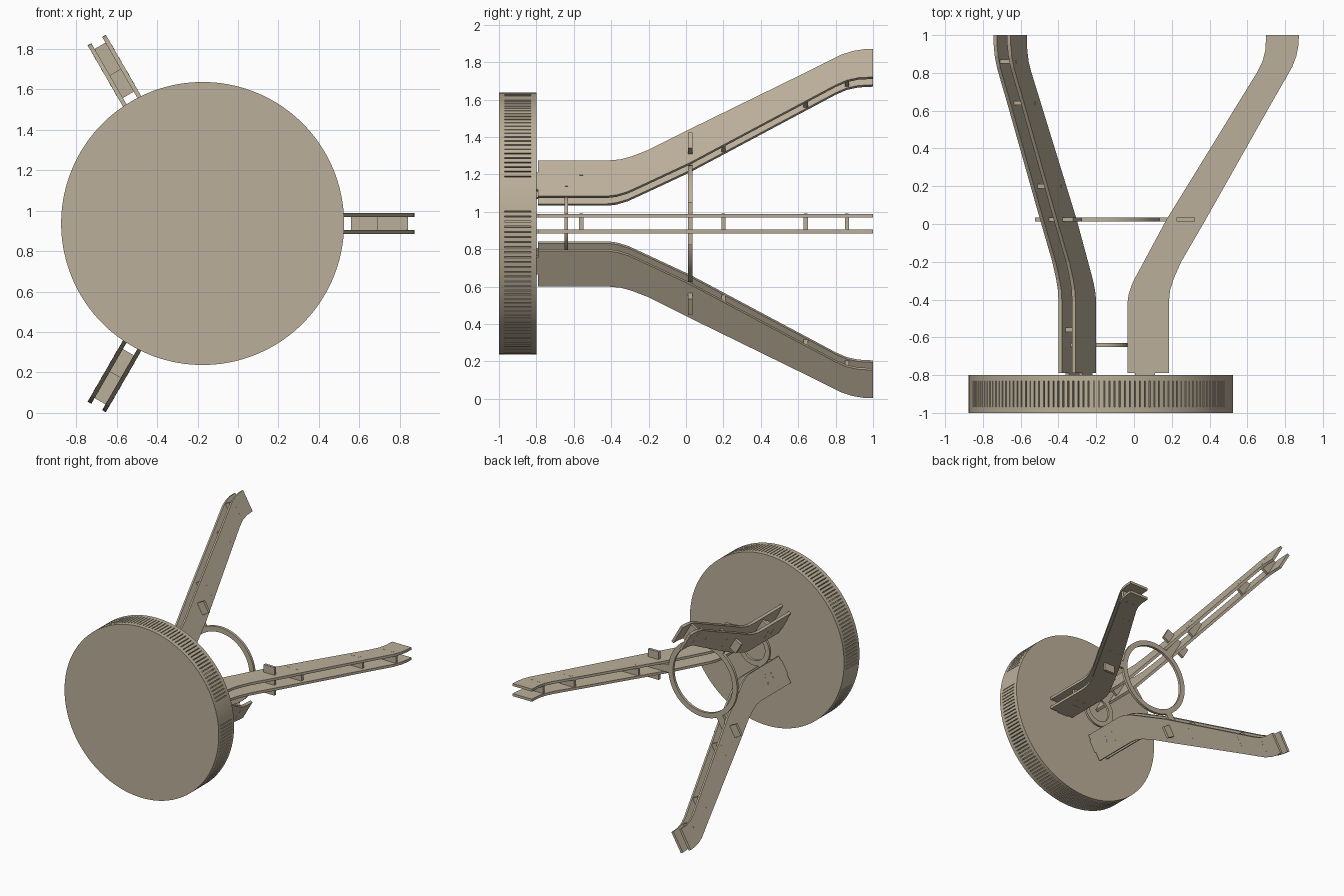
import bpy, bmesh, math
from mathutils import Matrix, Vector

if "Cube" in bpy.data.objects:
    bpy.data.objects.remove(bpy.data.objects["Cube"])

CX, CZ = -0.175, 0.937          # common axis of drum, rings and legs
T_IN, T_OUT = 0.031, 0.052      # plate offsets from each leg's mid plane

wood = bpy.data.materials.new("plywood")
wood.diffuse_color = (0.50, 0.43, 0.32, 1)
wood.use_nodes = True
wood.node_tree.nodes["Principled BSDF"].inputs["Base Color"].default_value = wood.diffuse_color


def finish(name, bm, angle=0.0, smooth=False):
    """Turn a bmesh in axis space into an object turned around the axis."""
    bmesh.ops.recalc_face_normals(bm, faces=bm.faces)
    me = bpy.data.meshes.new(name)
    bm.to_mesh(me)
    bm.free()
    me.materials.append(wood)
    ob = bpy.data.objects.new(name, me)
    bpy.context.collection.objects.link(ob)
    ob.location = (CX, 0, CZ)
    ob.rotation_euler = (0, -angle, 0)
    if smooth:
        shade(ob)
    return ob


def shade(ob):
    bpy.ops.object.select_all(action='DESELECT')
    ob.select_set(True)
    bpy.context.view_layer.objects.active = ob
    bpy.ops.object.shade_smooth_by_angle(angle=math.radians(30))


def box(bm, x0, x1, y0, y1, z0, z1, turn=0.0):
    m = (Matrix.Rotation(-turn, 4, 'Y')
         @ Matrix.Translation(((x0 + x1) / 2, (y0 + y1) / 2, (z0 + z1) / 2))
         @ Matrix.Diagonal((x1 - x0, y1 - y0, z1 - z0, 1)))
    bmesh.ops.create_cube(bm, size=1, matrix=m)


def plate(bm, pts, z0, z1):
    """Extrude an outline in the (radius, y) plane."""
    f = bm.faces.new([bm.verts.new((x, y, z0)) for x, y in pts])
    ext = bmesh.ops.extrude_face_region(bm, geom=[f])
    vs = [g for g in ext['geom'] if isinstance(g, bmesh.types.BMVert)]
    bmesh.ops.translate(bm, verts=vs, vec=Vector((0, 0, z1 - z0)))


def ring(bm, r0, r1, y0, y1, n=72):
    """Flat ring around the y axis."""
    rows = []
    for i in range(n):
        a = 2 * math.pi * i / n
        rows.append([bm.verts.new((r * math.cos(a), y, r * math.sin(a)))
                     for r, y in ((r0, y0), (r1, y0), (r1, y1), (r0, y1))])
    for i in range(n):
        p, q = rows[i], rows[(i + 1) % n]
        for k in range(4):
            bm.faces.new((p[k], p[(k + 1) % 4], q[(k + 1) % 4], q[k]))


# Drum with thin slots cut around its rim
bm = bmesh.new()
bmesh.ops.create_cone(bm, cap_ends=True, segments=144, radius1=0.70, radius2=0.70, depth=0.20,
                      matrix=Matrix.Translation((0, -0.9, 0)) @ Matrix.Rotation(math.pi / 2, 4, 'X'))
drum = finish("drum", bm)

bm = bmesh.new()
for i in range(160):
    deg = (i + 0.37) * 360 / 160
    if abs(deg % 180 - 14) < 7:      # plain strip at the two rim seams
        continue
    box(bm, 0.665, 0.72, -0.97, -0.83, -0.003, 0.003, math.radians(deg))
cutter = finish("slot_cutter", bm)
cutter.hide_render = True
cutter.hide_set(True)
cut = drum.modifiers.new("slots", 'BOOLEAN')
cut.operation = 'DIFFERENCE'
cut.solver = 'EXACT'
cut.object = cutter
bpy.context.view_layer.objects.active = drum
bpy.ops.object.modifier_apply(modifier=cut.name)
bpy.data.objects.remove(cutter)
shade(drum)

# Leg side outline (radius, y): inner edge upward, outer edge back down, foot tab
inner = [(.14, -.79), (.14, -.42), (.147, -.37), (.168, -.31), (.205, -.24), (.345, .02),
         (.825, .80), (.855, .86), (.87, .92), (.875, 1.0)]
outer = [(1.048, 1.0), (1.046, .95), (1.035, .89), (1.012, .83), (.975, .765), (.90, .635),
         (.547, .01), (.425, -.20), (.385, -.29), (.366, -.35), (.36, -.41), (.36, -.79)]
tab = [(.285, -.79), (.285, -.80), (.18, -.80), (.18, -.79)]
# Cross struts: inner radius, outer radius, y
struts = [(.18, .32, -.56), (.46, .62, .20), (.735, .865, .64), (.865, 1.015, .86)]

for n, name in enumerate(("right", "upper_left", "lower_left")):
    a = n * 2 * math.pi / 3
    # Pair of side plates
    bm = bmesh.new()
    plate(bm, inner + outer + tab, T_IN, T_OUT)
    plate(bm, inner + outer + tab, -T_OUT, -T_IN)
    finish(name + "_leg_plates", bm, a)
    # Struts between the plates, with small tabs showing through
    bm = bmesh.new()
    for r0, r1, y in struts:
        box(bm, r0, r1, y - .011, y + .011, -T_IN, T_IN)
        for r in (r0 + .04, r1 - .04):
            box(bm, r - .012, r + .012, y - .009, y + .009, -T_OUT - .001, T_OUT + .001)
    finish(name + "_leg_struts", bm, a)

# Large spacer ring with arms and cross tabs through the legs
bm = bmesh.new()
ring(bm, 0.27, 0.312, 0.012, 0.034)
for n in range(3):
    a = n * 2 * math.pi / 3
    box(bm, 0.30, 0.41, 0.012, 0.034, -T_IN, T_IN, a)
    box(bm, 0.40, 0.497, 0.012, 0.034, -0.115, 0.115, a)
finish("large_spacer_ring", bm, smooth=True)

# Small spacer ring near the drum
bm = bmesh.new()
ring(bm, 0.10, 0.142, -0.65, -0.63, 48)
for n in range(3):
    a = n * 2 * math.pi / 3
    box(bm, 0.13, 0.27, -0.65, -0.63, -T_IN, T_IN, a)
    box(bm, 0.20, 0.26, -0.648, -0.632, -T_OUT - .001, T_OUT + .001, a)
finish("small_spacer_ring", bm, smooth=True)
